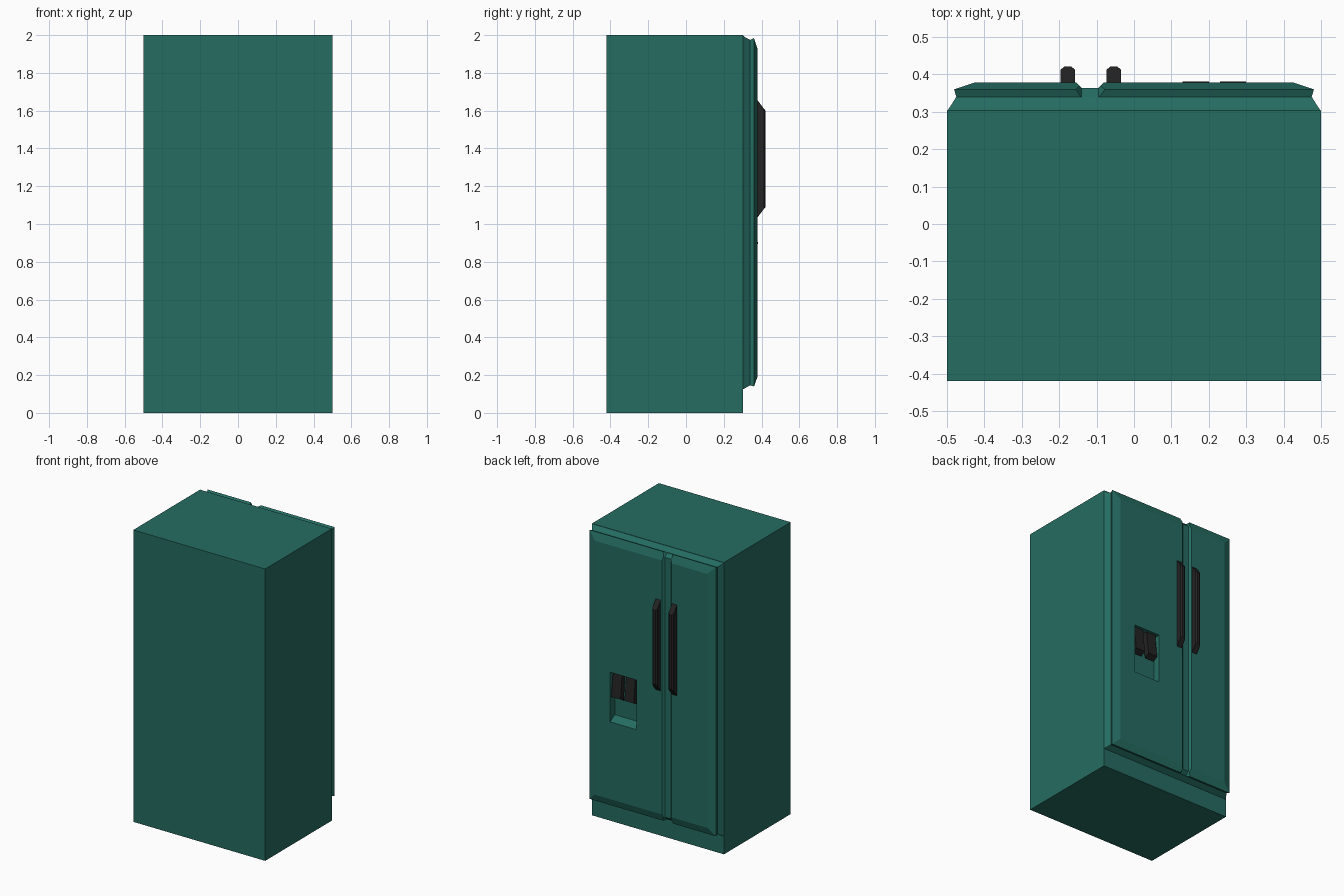
import bpy, bmesh

if "Cube" in bpy.data.objects:
    bpy.data.objects.remove(bpy.data.objects["Cube"])


def material(name, rgb):
    m = bpy.data.materials.new(name)
    m.diffuse_color = (*rgb, 1)
    m.use_nodes = True
    m.node_tree.nodes["Principled BSDF"].inputs["Base Color"].default_value = m.diffuse_color
    return m


TEAL = material("teal", (0.018, 0.15, 0.12))
BLACK = material("black", (0.017, 0.017, 0.017))


def loft(name, rings, mat=None):
    """Closed solid through rings that have equal point counts."""
    bm = bmesh.new()
    loops = [[bm.verts.new(p) for p in r] for r in rings]
    for a, b in zip(loops, loops[1:]):
        for i in range(len(a)):
            j = (i + 1) % len(a)
            bm.faces.new((a[i], a[j], b[j], b[i]))
    bm.faces.new(loops[0])
    bm.faces.new(loops[-1])
    bmesh.ops.recalc_face_normals(bm, faces=bm.faces)
    me = bpy.data.meshes.new(name)
    bm.to_mesh(me)
    bm.free()
    ob = bpy.data.objects.new(name, me)
    bpy.context.collection.objects.link(ob)
    if mat:
        me.materials.append(mat)
    return ob


def rect(y, x0, x1, z0, z1):
    return [(x0, y, z0), (x1, y, z0), (x1, y, z1), (x0, y, z1)]


def cut(target, cutter):
    cutter.hide_render = True
    cutter.hide_set(True)
    mod = target.modifiers.new(cutter.name, 'BOOLEAN')
    mod.operation = 'DIFFERENCE'
    mod.solver = 'EXACT'
    mod.object = cutter


# Cabinet
loft("cabinet", [rect(y, -0.5, 0.5, 0, 2) for y in (-0.42, 0.303)], TEAL)

# Door front: seal, outer lip and wide bevel
doors = loft("doors", [rect(y, -w, w, z0, z1) for y, w, z0, z1 in (
    (0.302, 0.5, 0.125, 1.999),
    (0.313, 0.492, 0.131, 1.988),
    (0.34, 0.475, 0.146, 1.975),
    (0.36, 0.481, 0.14, 1.984),
    (0.378, 0.427, 0.19, 1.93))], TEAL)

# Groove between the doors, wrapping over the top and bottom lips
floor = [(0.34, 0.148), (0.364, 0.17), (0.364, 1.95), (0.34, 1.972)]
outer = [(0.34, 0.10), (0.399, 0.14), (0.399, 1.99), (0.34, 2.03)]
cut(doors, loft("groove_cutter", [
    [(-0.14, fy, fz), (-0.095, fy, fz), (-0.06, oy, oz), (-0.175, oy, oz)]
    for (fy, fz), (oy, oz) in zip(floor, outer)]))

# Dispenser recess with a sloping sill
cut(doors, loft("recess_cutter", [
    rect(0.328, 0.11, 0.31, 0.75, 1.06),
    rect(0.378, 0.11, 0.31, 0.72, 1.06),
    rect(0.42, 0.11, 0.31, 0.72, 1.06)]))

# Dispenser paddles, leaning outwards
for i, x in enumerate((0.13, 0.23)):
    side = [(0.329, 1.058), (0.362, 1.058), (0.381, 0.895), (0.345, 0.875)]
    loft(f"dispenser_paddle_{i + 1}",
         [[(xx, y, z) for y, z in side] for xx in (x, x + 0.07)], BLACK)

# Door handles with chamfered outer edges
for i, x in enumerate((-0.177, -0.054)):
    loft(f"door_handle_{i + 1}", [
        rect(0.375, x - 0.019, x + 0.019, 1.03, 1.66),
        rect(0.413, x - 0.019, x + 0.019, 1.08, 1.61),
        rect(0.421, x - 0.009, x + 0.009, 1.09, 1.60)], BLACK)
